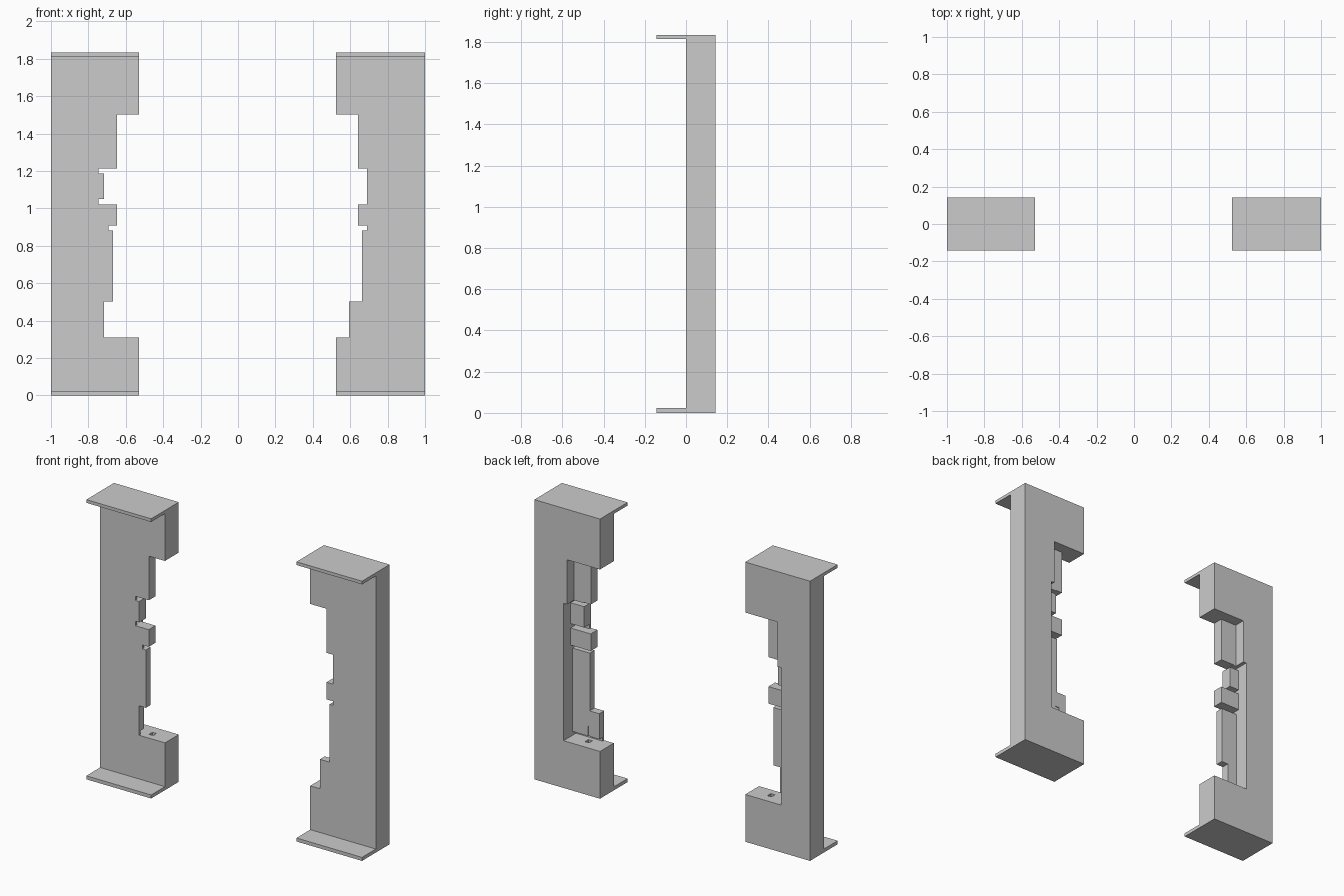
import bpy, bmesh

if "Cube" in bpy.data.objects:
    bpy.data.objects.remove(bpy.data.objects["Cube"])

Y0, Y1, TOP = -0.143, 0.143, 1.834


def prism(name, outline, y0, y1):
    """Extrude an (x, z) outline from y0 to y1."""
    bm = bmesh.new()
    face = bm.faces.new([bm.verts.new((x, y0, z)) for x, z in outline])
    ext = bmesh.ops.extrude_face_region(bm, geom=[face])
    verts = [v for v in ext["geom"] if isinstance(v, bmesh.types.BMVert)]
    bmesh.ops.translate(bm, vec=(0, y1 - y0, 0), verts=verts)
    bmesh.ops.recalc_face_normals(bm, faces=bm.faces)
    mesh = bpy.data.meshes.new(name)
    bm.to_mesh(mesh)
    bm.free()
    obj = bpy.data.objects.new(name, mesh)
    bpy.context.collection.objects.link(obj)
    return obj


def box(name, xa, xb, y0, y1, z0, z1):
    return prism(name, [(xa, z0), (xb, z0), (xb, z1), (xa, z1)], y0, y1)


def combine(target, tool, operation):
    """Apply a boolean and remove the tool object."""
    tool.hide_render = True
    mod = target.modifiers.new("bool", 'BOOLEAN')
    mod.operation, mod.object, mod.solver = operation, tool, 'EXACT'
    bpy.context.view_layer.objects.active = target
    bpy.ops.object.modifier_apply(modifier=mod.name)
    bpy.data.objects.remove(tool, do_unlink=True)


def jaw(name, s, inner, steps):
    # stepped inner edge, from the bottom ledge up: (x, top z of band)
    outline = [(s, 0), (inner * s, 0), (inner * s, 0.31)]
    z = 0.31
    for x, z_top in steps:
        outline += [(x * s, z), (x * s, z_top)]
        z = z_top
    outline += [(inner * s, z), (inner * s, TOP), (s, TOP)]
    body = prism(name, outline, 0, Y1)

    # pocket behind the teeth, slightly wider below the upper block
    pocket = [(0.3, 0.31), (0.788, 0.31), (0.788, 1.21),
              (0.764, 1.21), (0.764, 1.503), (0.3, 1.503)]
    combine(body, prism("pocket", [(x * s, z) for x, z in pocket], 0.07, 0.3), 'DIFFERENCE')

    # thinner lower panel and the grooves between the teeth
    for y, z0, z1 in [(0.05, 0.31, 0.882), (0.015, 0.31, 0.335), (0.015, 0.882, 0.909),
                      (0.015, 1.021, 1.05), (0.015, 1.187, 1.21)]:
        combine(body, box("groove", 0.3 * s, 0.788 * s, y, 0.3, z0, z1), 'DIFFERENCE')

    # small slot in the lower ledge
    combine(body, box("slot", 0.647 * s, 0.677 * s, 0.045, 0.08, 0.27, 0.4), 'DIFFERENCE')

    # top and bottom flanges reaching forward
    for z0, z1 in [(0, 0.023), (TOP - 0.021, TOP)]:
        combine(body, box("flange", inner * s, s, Y0, Y1, z0, z1), 'UNION')

    # merge coplanar faces
    bm = bmesh.new()
    bm.from_mesh(body.data)
    bmesh.ops.remove_doubles(bm, verts=bm.verts, dist=1e-5)
    bmesh.ops.dissolve_limit(bm, angle_limit=0.01, verts=bm.verts, edges=bm.edges)
    bm.to_mesh(body.data)
    bm.free()


jaw("left_bracket", -1, 0.53, [
    (0.717, 0.503), (0.668, 0.882), (0.693, 0.909), (0.647, 1.021),
    (0.745, 1.05), (0.717, 1.187), (0.745, 1.214), (0.647, 1.503)])
jaw("right_bracket", 1, 0.524, [
    (0.594, 0.503), (0.663, 0.882), (0.69, 0.909), (0.642, 1.021),
    (0.69, 1.214), (0.642, 1.503)])
